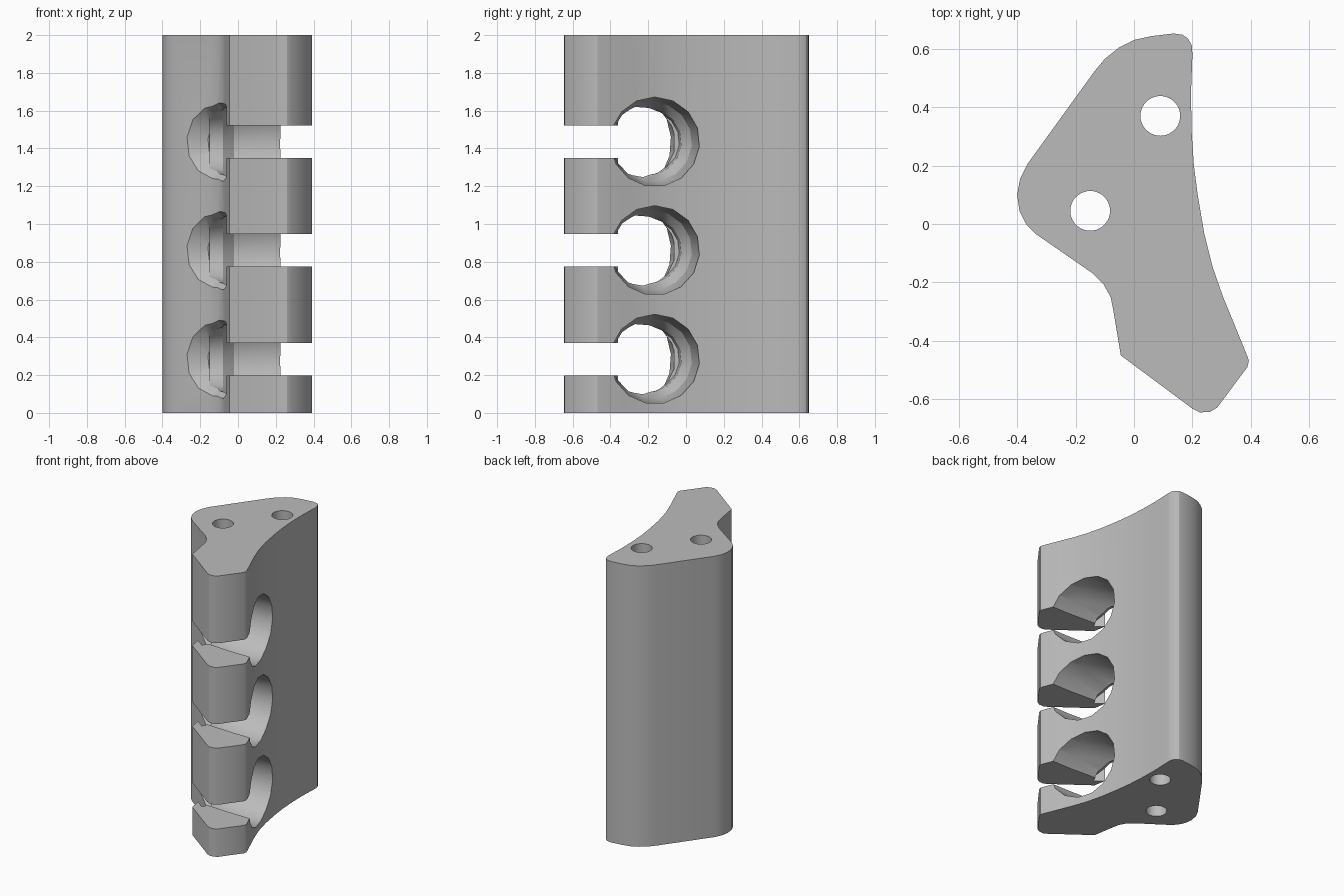
import bpy, bmesh, math
from mathutils import Vector, Matrix

cube = bpy.data.objects.get("Cube")
if cube:
    bpy.data.objects.remove(cube, do_unlink=True)

grey = bpy.data.materials.new("plain grey")
grey.use_nodes = True
grey.diffuse_color = (0.5, 0.5, 0.5, 1)
grey.node_tree.nodes["Principled BSDF"].inputs["Base Color"].default_value = (0.5, 0.5, 0.5, 1)


def make_object(name, bm):
    bmesh.ops.recalc_face_normals(bm, faces=bm.faces)
    mesh = bpy.data.meshes.new(name)
    bm.to_mesh(mesh)
    bm.free()
    mesh.materials.append(grey)
    obj = bpy.data.objects.new(name, mesh)
    bpy.context.collection.objects.link(obj)
    return obj


def loft(bm, rings):
    """Skin closed rings of points and cap both ends."""
    rows = [[bm.verts.new(p) for p in ring] for ring in rings]
    for a, b in zip(rows, rows[1:]):
        for i in range(len(a)):
            j = (i + 1) % len(a)
            bm.faces.new((a[i], a[j], b[j], b[i]))
    bm.faces.new(rows[0])
    bm.faces.new(rows[-1])


def ring(center, normal, radius, sides):
    normal = Vector(normal).normalized()
    up = Vector((0, 0, 1)) if abs(normal.z) < 0.9 else Vector((0, 1, 0))
    side = up.cross(normal)
    angles = [2 * math.pi * i / sides for i in range(sides)]
    return [Vector(center) + radius * (math.cos(a) * up + math.sin(a) * side) for a in angles]


def cut(obj, name, bm):
    cutter = make_object(name, bm)
    cutter.hide_render = True
    mod = obj.modifiers.new(name, "BOOLEAN")
    mod.operation = "DIFFERENCE"
    mod.solver = "EXACT"
    mod.object = cutter
    bpy.context.view_layer.objects.active = obj
    bpy.ops.object.modifier_apply(modifier=mod.name)
    bpy.data.objects.remove(cutter, do_unlink=True)


# Upright block, extruded from its plan outline
outline = [(-.045, -.45), (.2, -.632), (.225, -.645), (.26, -.643), (.285, -.628),
           (.388, -.49), (.393, -.468), (.385, -.445), (.34, -.335), (.305, -.25),
           (.27, -.15), (.24, -.03), (.218, .1), (.205, .2), (.197, .32), (.195, .45),
           (.2, .58), (.198, .61), (.185, .635), (.165, .648), (.135, .652), (.06, .643),
           (0, .63), (-.05, .605), (-.1, .565), (-.135, .523), (-.365, .205), (-.39, .155),
           (-.4, .1), (-.392, .045), (-.37, 0), (-.335, -.035), (-.14, -.17),
           (-.105, -.205), (-.08, -.25), (-.07, -.3)]
bm = bmesh.new()
loft(bm, [[(x, y, z) for x, y in outline] for z in (0, 2)])
block = make_object("holder_block", bm)

# Two bolt holes running the full height
for x, y in [(.09, .37), (-.15, .045)]:
    bm = bmesh.new()
    loft(bm, [ring((x, y, z), (0, 0, 1), .068, 40) for z in (-.1, 2.1)])
    cut(block, "bolt_hole", bm)

# Three keyhole openings: funnel from one side, flare on the slanted face, front slot
slant = Vector((-.64, -.77, 0))
for z in (.285, .86, 1.435):
    bm = bmesh.new()
    stations = [(.5, -.165, .237), (.22, -.165, .237), (-.02, -.18, .212), (-.08, -.2, .176),
                (-.15, -.2, .165)]
    loft(bm, [ring((x, y, z), (1, 0, 0), r, 15) for x, y, r in stations])
    cut(block, "funnel", bm)

    bm = bmesh.new()
    mouth = Vector((-.11, -.215, z))
    loft(bm, [ring(mouth + slant * d, slant, r, 13)
              for d, r in [(.08, .23), (0, .212), (-.09, .14)]])
    cut(block, "flare", bm)

    bm = bmesh.new()
    bmesh.ops.create_cube(bm, size=1, matrix=Matrix.Translation((.2, -.52, z))
                          @ Matrix.Diagonal((.7, .4, .172, 1)))
    cut(block, "front_slot", bm)

# Smooth the curved walls, keep the edges crisp
bpy.ops.object.select_all(action="DESELECT")
block.select_set(True)
bpy.context.view_layer.objects.active = block
bpy.ops.object.shade_smooth_by_angle(angle=math.radians(25))
